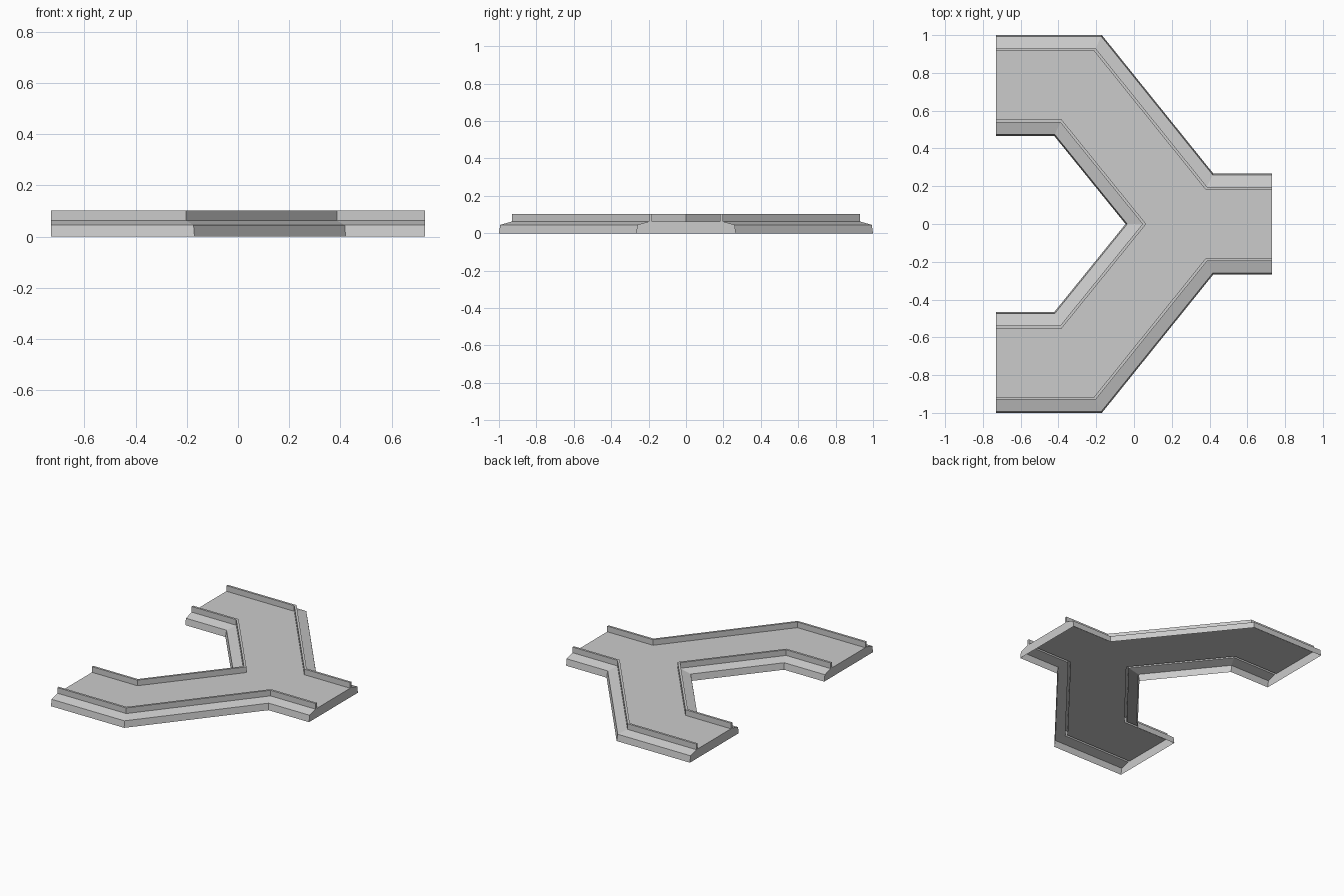
import bpy
import bmesh
from mathutils import Vector

if "Cube" in bpy.data.objects:
    bpy.data.objects.remove(bpy.data.objects["Cube"])

# Edge cross-section: (inset from outline, height) - skirt, bevel, rail, deck
PROFILE = [(0.0, 0.0), (0.007, 0.045), (0.07, 0.063), (0.07, 0.102),
           (0.085, 0.102), (0.085, 0.063)]

# Outline runs, clockwise, with the deck always on the right-hand side
outer = [(-0.73, 1.0), (-0.17, 1.0), (0.42, 0.267), (0.73, 0.267)]
outer_mirror = [(x, -y) for x, y in reversed(outer)]
half_fork = [(-0.73, -0.467), (-0.423, -0.467)]
fork = half_fork + [(-0.045, 0.0)] + [(x, -y) for x, y in reversed(half_fork)]
runs = [outer, outer_mirror, fork]


def inset(path, d):
    """Offset an open path to the right with mitred corners."""
    pts = [Vector(p) for p in path]
    normals = []
    for a, b in zip(pts, pts[1:]):
        t = (b - a).normalized()
        normals.append(Vector((t.y, -t.x)))
    result = []
    for i, p in enumerate(pts):
        n1 = normals[max(i - 1, 0)]
        n2 = normals[min(i, len(normals) - 1)]
        result.append(p + (n1 + n2) * (d / (1 + n1.dot(n2))))
    return result


bm = bmesh.new()

# Skirt, bevel and hollow rail swept along each run
swept = []
for run in runs:
    rows = [[bm.verts.new((p.x, p.y, z)) for p in inset(run, d)] for d, z in PROFILE]
    swept.append(rows)
    for low, high in zip(rows, rows[1:]):
        for i in range(len(run) - 1):
            bm.faces.new((low[i], low[i + 1], high[i + 1], high[i]))

# Flat deck between the rails
deck = bm.faces.new([v for rows in swept for v in rows[-1]])

# Closed ends of the three arms
for k in range(3):
    end = [row[-1] for row in swept[k]]
    start = [row[0] for row in swept[(k + 1) % 3]]
    bm.faces.new(end + start[::-1])

# Outward normals; the underside stays open
bmesh.ops.recalc_face_normals(bm, faces=bm.faces)
deck.normal_update()
if deck.normal.z < 0:
    bmesh.ops.reverse_faces(bm, faces=bm.faces)

mesh = bpy.data.meshes.new("forked_track")
bm.to_mesh(mesh)
bm.free()
obj = bpy.data.objects.new("forked_track", mesh)
bpy.context.collection.objects.link(obj)
